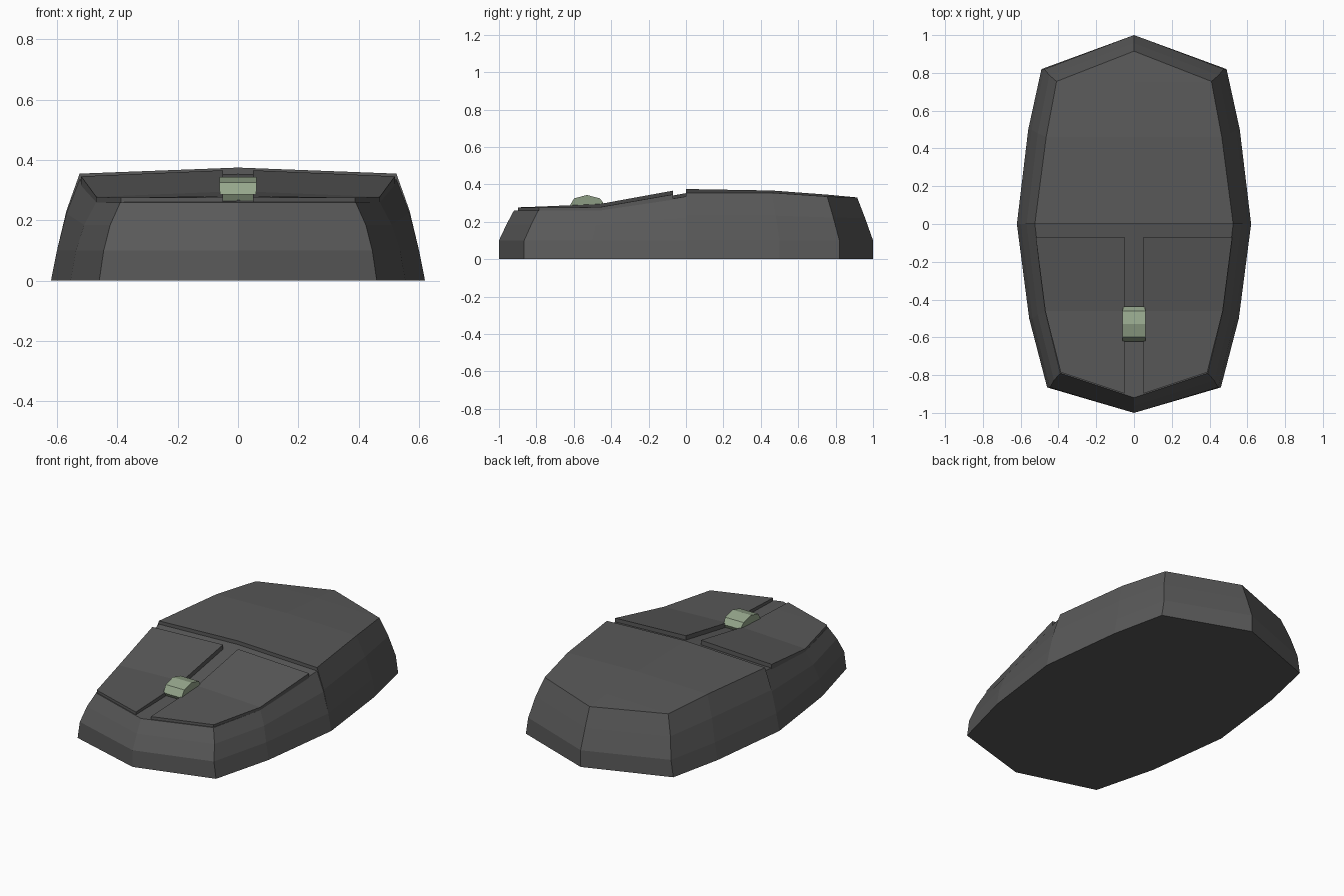
import bpy, bmesh

if "Cube" in bpy.data.objects:
    bpy.data.objects.remove(bpy.data.objects["Cube"])


def material(name, rgb):
    m = bpy.data.materials.new(name)
    m.diffuse_color = (*rgb, 1)
    m.use_nodes = True
    m.node_tree.nodes["Principled BSDF"].inputs["Base Color"].default_value = m.diffuse_color
    return m


DARK = material("dark_shell", (0.1, 0.1, 0.1))
GREEN = material("green_wheel", (0.3, 0.38, 0.26))


def finish(bm, name, mat):
    bmesh.ops.remove_doubles(bm, verts=bm.verts, dist=1e-5)
    bmesh.ops.dissolve_degenerate(bm, dist=1e-5, edges=bm.edges)
    bmesh.ops.recalc_face_normals(bm, faces=bm.faces)
    me = bpy.data.meshes.new(name)
    bm.to_mesh(me)
    bm.free()
    me.materials.append(mat)
    ob = bpy.data.objects.new(name, me)
    bpy.context.collection.objects.link(ob)
    return ob


def loft(bm, rows):
    """Skin consecutive rows of points, dropping repeated points in a face."""
    for a, b in zip(rows, rows[1:]):
        for i in range(len(a) - 1):
            pts = []
            for p in (a[i], a[i + 1], b[i + 1], b[i]):
                if p not in pts:
                    pts.append(p)
            if len(pts) > 2:
                bm.faces.new([bm.verts.new(p) for p in pts])


# Shell stations, front to back:
# base x, base y, top x, top y, top edge z, top centre z
STATIONS = [
    (0.00, -1.0, 0.00, -0.92, 0.26, 0.26),
    (0.46, -0.865, 0.39, -0.79, 0.26, 0.263),
    (0.555, -0.5, 0.47, -0.46, 0.26, 0.27),
    (0.62, 0.0, 0.525, 0.0, 0.335, 0.353),
    (0.62, 0.0, 0.525, 0.0, 0.355, 0.375),   # step up to the palm rest
    (0.56, 0.5, 0.465, 0.46, 0.355, 0.367),
    (0.49, 0.82, 0.41, 0.755, 0.335, 0.345),
    (0.00, 1.0, 0.00, 0.915, 0.33, 0.33),
]


def section(bx, by, tx, ty, ze, zc):
    lx = bx * 0.968
    mx, my = (lx + tx) / 2 + 0.006 * (bx > 0), (by + ty) / 2
    half = [(bx, by, 0.0), (lx, by, 0.1), (mx, my, (0.1 + ze) / 2 + 0.005), (tx, ty, ze)]
    left = [(-x, y, z) for x, y, z in half]
    base = (0.0, by, 0.0)
    return [base] + half + [(0.0, ty, zc)] + left[::-1] + [base]


# Shell with recessed button deck
bm = bmesh.new()
loft(bm, [section(*s) for s in STATIONS])
finish(bm, "shell", DARK)

# Two button plates, separated by the T-shaped gap
OUTER = [(0.52, -0.07, 0.346), (0.47, -0.46, 0.278), (0.388, -0.785, 0.275), (0.05, -0.898, 0.277)]
INNER = [(0.05, -0.07, 0.366), (0.05, -0.46, 0.295), (0.05, -0.785, 0.281), (0.05, -0.898, 0.277)]
for side, name in ((-1, "left_button"), (1, "right_button")):
    bm = bmesh.new()
    rows = []
    for o, i in zip(OUTER, INNER):
        o, i = (side * o[0], *o[1:]), (side * i[0], *i[1:])
        lo = [(p[0], p[1], p[2] - 0.03) for p in (o, i)]
        rows.append([o, i, lo[1], lo[0], o])
    loft(bm, rows)
    bmesh.ops.remove_doubles(bm, verts=bm.verts, dist=1e-5)
    bmesh.ops.holes_fill(bm, edges=bm.edges, sides=4)
    finish(bm, name, DARK)

# Scroll wheel: faceted profile in y-z, slightly narrowed at its ends
PROFILE = [(-0.605, 0.255, 0.052), (-0.622, 0.285, 0.06), (-0.598, 0.325, 0.062),
           (-0.53, 0.343, 0.062), (-0.46, 0.325, 0.062), (-0.436, 0.292, 0.055),
           (-0.455, 0.255, 0.052)]
bm = bmesh.new()
rings = [[bm.verts.new((s * w, y, z)) for y, z, w in PROFILE] for s in (-1, 1)]
n = len(PROFILE)
for i in range(n):
    j = (i + 1) % n
    bm.faces.new((rings[0][i], rings[0][j], rings[1][j], rings[1][i]))
for r in rings:
    bm.faces.new(r)
finish(bm, "scroll_wheel", GREEN)
